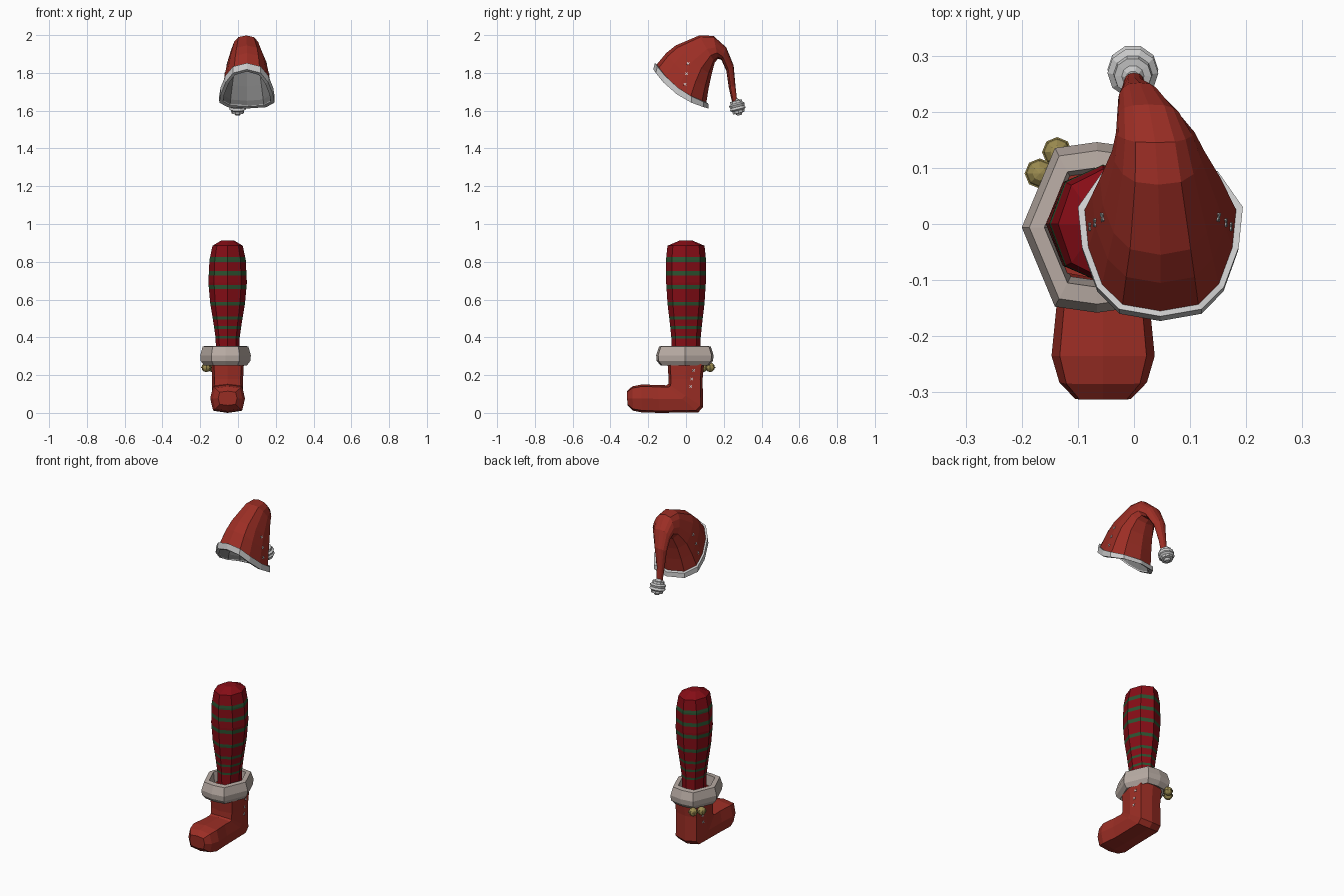
import bpy, bmesh, math
from mathutils import Vector, Matrix
from mathutils.bvhtree import BVHTree

if "Cube" in bpy.data.objects:
    bpy.data.objects.remove(bpy.data.objects["Cube"])


def material(name, *rgb):
    m = bpy.data.materials.new(name)
    m.diffuse_color = (*rgb, 1)
    m.use_nodes = True
    m.node_tree.nodes["Principled BSDF"].inputs["Base Color"].default_value = m.diffuse_color
    return m


RED = material("felt_red", .33, .027, .018)
SOCK = material("sock_red", .24, .004, .008)
GREEN = material("stripe_green", .025, .085, .03)
FUR = material("cuff_fur", .48, .41, .37)
WHITE = material("white", .55, .55, .55)
GREY = material("lining_grey", .2, .2, .2)
GOLD = material("gold", .33, .26, .08)


def finish(name, bm, mats):
    bmesh.ops.recalc_face_normals(bm, faces=bm.faces)
    me = bpy.data.meshes.new(name)
    bm.to_mesh(me)
    bm.free()
    for m in mats:
        me.materials.append(m)
    ob = bpy.data.objects.new(name, me)
    bpy.context.collection.objects.link(ob)
    return ob


def loft(name, rings, mats, bands=None, cap0=False, cap1=False, closed=False):
    """Skin a list of equal-length rings; bands gives a material index per span."""
    bm = bmesh.new()
    vs = [[bm.verts.new(p) for p in r] for r in rings]
    n = len(vs[0])
    for i in range(len(vs) if closed else len(vs) - 1):
        a, b = vs[i], vs[(i + 1) % len(vs)]
        for j in range(n):
            f = bm.faces.new((a[j], a[(j + 1) % n], b[(j + 1) % n], b[j]))
            f.material_index = bands[i] if bands else 0
    if cap0:
        bm.faces.new(vs[0])
    if cap1:
        bm.faces.new(vs[-1])
    return finish(name, bm, mats)


def ellipse(cx, cy, z, rx, ry, n=8):
    return [Vector((cx + rx * math.cos(2 * math.pi * k / n),
                    cy + ry * math.sin(2 * math.pi * k / n), z)) for k in range(n)]


def stitches(name, target, points, side, size=.009):
    """Small crosses laid on the side surface of a part."""
    tree = BVHTree.FromObject(target, bpy.context.evaluated_depsgraph_get())
    bm = bmesh.new()
    for y, z in points:
        hit, nor, _, _ = tree.ray_cast(Vector((side, y, z)), Vector((-side, 0, 0)))
        if hit is None:
            continue
        base = Matrix.Translation(hit) @ nor.to_track_quat('Z', 'Y').to_matrix().to_4x4()
        for ang in (.8, -.8):
            bmesh.ops.create_cube(bm, size=1, matrix=base @ Matrix.Rotation(ang, 4, 'Z')
                                  @ Matrix.Diagonal((size * 2, .004, .005, 1)))
    finish(name, bm, [WHITE])


# Striped sock: profile of (z, rx, ry), with stripe edges interpolated in
LX = -.055
prof = [(.30, .06, .075), (.40, .064, .078), (.47, .074, .085), (.58, .092, .098),
        (.69, .102, .105), (.81, .096, .106), (.885, .08, .098), (.912, .035, .035)]
stripes = [(.395, .408), (.445, .459), (.495, .511), (.568, .588),
           (.655, .677), (.728, .75), (.80, .824)]


def radii(z):
    for (z0, a0, b0), (z1, a1, b1) in zip(prof, prof[1:]):
        if z <= z1:
            t = (z - z0) / (z1 - z0)
            return a0 + t * (a1 - a0), b0 + t * (b1 - b0)


levels = sorted({p[0] for p in prof} | {z for s in stripes for z in s})
bands = [int(any(a <= (p + q) / 2 <= b for a, b in stripes)) for p, q in zip(levels, levels[1:])]
loft("striped_sock", [ellipse(LX, 0, z, *radii(z)) for z in levels],
     [SOCK, GREEN], bands, True, True)

# Boot: boxy rings, each (instep point, heel/sole point, half width) in the yz plane
box = [(1, 0), (.84, .86), (0, 1), (-.84, .86), (-1, 0), (-.84, -.86), (0, -1), (.84, -.86)]


def boot_ring(f, b, hw):
    c, d = (Vector((0, *f)) + Vector((0, *b))) / 2, (Vector((0, *f)) - Vector((0, *b))) / 2
    return [c + d * v + Vector((LX + hw * u, 0, 0)) for u, v in box]


boot = loft("boot", [boot_ring(*r) for r in (
    ((-.10, .30), (.10, .30), .088),
    ((-.092, .18), (.088, .18), .082),
    ((-.094, .152), (.09, .03), .083),
    ((-.105, .146), (.065, .003), .083),
    ((-.15, .148), (-.14, 0), .083),
    ((-.235, .15), (-.235, .003), .092),
    ((-.285, .14), (-.28, .012), .078),
    ((-.313, .115), (-.31, .04), .05))], [RED], None, True, True)
for s, tag in ((1, "right"), (-1, "left")):
    stitches("boot_stitches_" + tag, boot, [(.04, .225), (.03, .18), (.025, .14)], s)


# Fur cuff: octagonal closed ring
def cuff_ring(k, z):
    half = [(1, 0), (.56, .93), (0, 1), (-.56, .93), (-1, 0), (-.56, -.93), (0, -1), (.56, -.93)]
    return [Vector((-.066 + .134 * k * u, -.006 + .152 * k * v, z)) for u, v in half]


loft("boot_cuff", [cuff_ring(*r) for r in ((.62, .27), (.84, .25), (.98, .275), (1, .305),
                                           (.9, .352), (.7, .355))], [FUR], closed=True)

# Bells hanging under the cuff
for i, (x, y) in enumerate(((-.137, .128), (-.168, .09))):
    bm = bmesh.new()
    bmesh.ops.create_uvsphere(bm, u_segments=8, v_segments=6, radius=.025,
                              matrix=Matrix.Translation((x, y, .241)))
    bmesh.ops.create_cone(bm, cap_ends=True, segments=8, radius1=.027, radius2=.027, depth=.006,
                          matrix=Matrix.Translation((x, y, .241)))
    finish("bell_%d" % (i + 1), bm, [GOLD])

# Hat: rings from front point to back point; u runs front to back, v is half width
half = [(0, 0), (.06, .5), (.23, .77), (.5, .95), (.74, 1), (.93, .7), (1, 0)]
outline = half + [(u, -v) for u, v in half[-2:0:-1]]


def hat_ring(f, b, cx, hw, sag=0, grow=0):
    f, b = Vector((0, *f)), Vector((0, *b))
    d = (b - f).normalized()
    f, b = f - d * grow, b + d * grow
    down = Vector((0, d.z, -d.y))
    return [f.lerp(b, u) + down * sag * 4 * u * (1 - u) + Vector((cx + v * (hw + grow), 0, 0))
            for u, v in outline]


body = [((-.155, 1.845), (.108, 1.645), .047, .135, .03),
        ((-.105, 1.905), (.12, 1.72), .047, .122, .02),
        ((-.055, 1.945), (.135, 1.79), .047, .108, .01),
        ((.07, 1.998), (.152, 1.855), .043, .082),
        ((.145, 1.996), (.17, 1.875), .038, .070),
        ((.213, 1.935), (.188, 1.868), .026, .056),
        ((.252, 1.84), (.214, 1.81), .010, .038),
        ((.262, 1.73), (.226, 1.725), 0, .022),
        ((.272, 1.64), (.245, 1.64), 0, .018)]
rim = ((-.168, 1.815), (.115, 1.615), .047, .14, .036)
hat = loft("hat", [hat_ring(*r) for r in body], [RED], cap1=True)
loft("hat_lining", [hat_ring(*r, **({} if len(r) > 4 else {"sag": 0}), grow=-.012)
                    for r in [rim] + body[:5]], [GREY], cap1=True)
loft("hat_trim", [hat_ring(*rim, grow=-.014), hat_ring(*rim, grow=.006),
                  hat_ring(*body[0], grow=.012), hat_ring(*body[0], grow=-.004)],
     [WHITE], closed=True)
for s, tag in ((1, "right"), (-1, "left")):
    stitches("hat_stitches_" + tag, hat, [(.012, 1.85), (.002, 1.795), (-.005, 1.74)], s)

# Pompom: ridged ball on the tail tip
N = 12
rings = []
for i in range(1, N):
    a = math.pi * i / N
    r = .047 if i % 2 else .040
    rings.append(ellipse(0, 0, -r * math.cos(a), r * math.sin(a), r * math.sin(a), 10))
pom = loft("pompom", rings, [WHITE], None, True, True)
pom.matrix_world = Matrix.Translation((-.002, .272, 1.62)) @ Matrix.Rotation(.25, 4, 'X')
